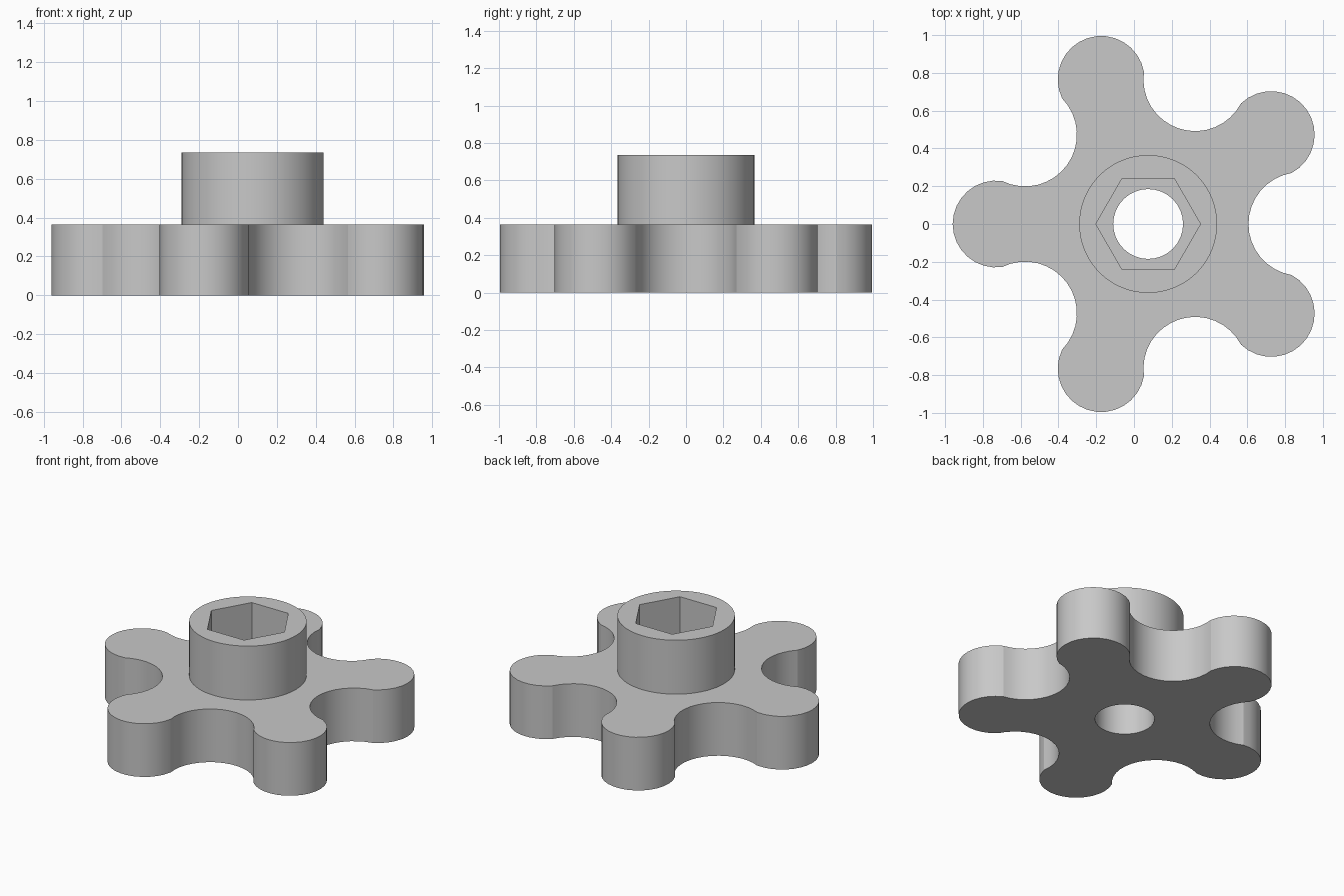
import bpy, bmesh, math
from mathutils import Vector

if "Cube" in bpy.data.objects:
    bpy.data.objects.remove(bpy.data.objects["Cube"], do_unlink=True)

AXIS = Vector((0.075, 0.0))       # knob axis
REACH, LOBE_R = 0.805, 0.23       # lobe centre distance and radius
PLATE_TOP, HUB_TOP = 0.365, 0.735
ARMS, STEPS = 5, 16


def polar(centre, radius, angle):
    return centre + radius * Vector((math.cos(angle), math.sin(angle)))


def ring(radius, sides):
    return [polar(AXIS, radius, math.tau * i / sides) for i in range(sides)]


def star_outline():
    """Rounded lobes alternating with scooped notches."""
    pts = []
    half = math.radians(98)       # lobe arc on each side of its direction
    pitch = math.tau / ARMS
    for k in range(ARMS):
        a = math.pi + k * pitch
        lobe = polar(AXIS, REACH, a)
        for i in range(STEPS):
            pts.append(polar(lobe, LOBE_R, a - half + 2 * half * i / STEPS))
        # Notch arc, running clockwise from this lobe to the next
        b = a + pitch / 2
        notch = polar(AXIS, REACH, b)
        start = polar(lobe, LOBE_R, a + half) - notch
        inward = b + math.pi
        off = (math.atan2(start.y, start.x) - inward + math.pi) % math.tau - math.pi
        for i in range(STEPS):
            pts.append(polar(notch, start.length, inward + off * (1 - 2 * i / STEPS)))
    return pts


bm = bmesh.new()


def loop_edges(points, z):
    vs = [bm.verts.new((p.x, p.y, z)) for p in points]
    return vs, [bm.edges.new((vs[i - 1], vs[i])) for i in range(len(vs))]


def cap(outer, inner, z):
    """Flat face between two closed loops."""
    edges = loop_edges(outer, z)[1] + loop_edges(inner, z)[1]
    bmesh.ops.triangle_fill(bm, edges=edges, use_beauty=True, normal=(0, 0, 1))


def wall(points, z0, z1):
    low, high = loop_edges(points, z0)[0], loop_edges(points, z1)[0]
    for i in range(len(points)):
        bm.faces.new((low[i - 1], low[i], high[i], high[i - 1]))


star = star_outline()
hub = ring(0.365, 64)
socket = ring(0.277, 6)
bore = ring(0.185, 32)

# Star plate
cap(star, bore, 0)
wall(star, 0, PLATE_TOP)
cap(star, hub, PLATE_TOP)
# Hub
wall(hub, PLATE_TOP, HUB_TOP)
cap(hub, socket, HUB_TOP)
# Hexagonal socket and through bore
wall(socket, PLATE_TOP, HUB_TOP)
cap(socket, bore, PLATE_TOP)
wall(bore, 0, PLATE_TOP)

bmesh.ops.remove_doubles(bm, verts=bm.verts[:], dist=0.0001)
bmesh.ops.recalc_face_normals(bm, faces=bm.faces[:])
mesh = bpy.data.meshes.new("star_knob")
bm.to_mesh(mesh)
bm.free()
knob = bpy.data.objects.new("star_knob", mesh)
bpy.context.collection.objects.link(knob)

grey = bpy.data.materials.new("light grey")
grey.use_nodes = True
colour = (0.58, 0.58, 0.58, 1)
grey.diffuse_color = colour
grey.node_tree.nodes["Principled BSDF"].inputs["Base Color"].default_value = colour
mesh.materials.append(grey)

bpy.ops.object.select_all(action='DESELECT')
knob.select_set(True)
bpy.context.view_layer.objects.active = knob
bpy.ops.object.shade_smooth_by_angle(angle=math.radians(15))
